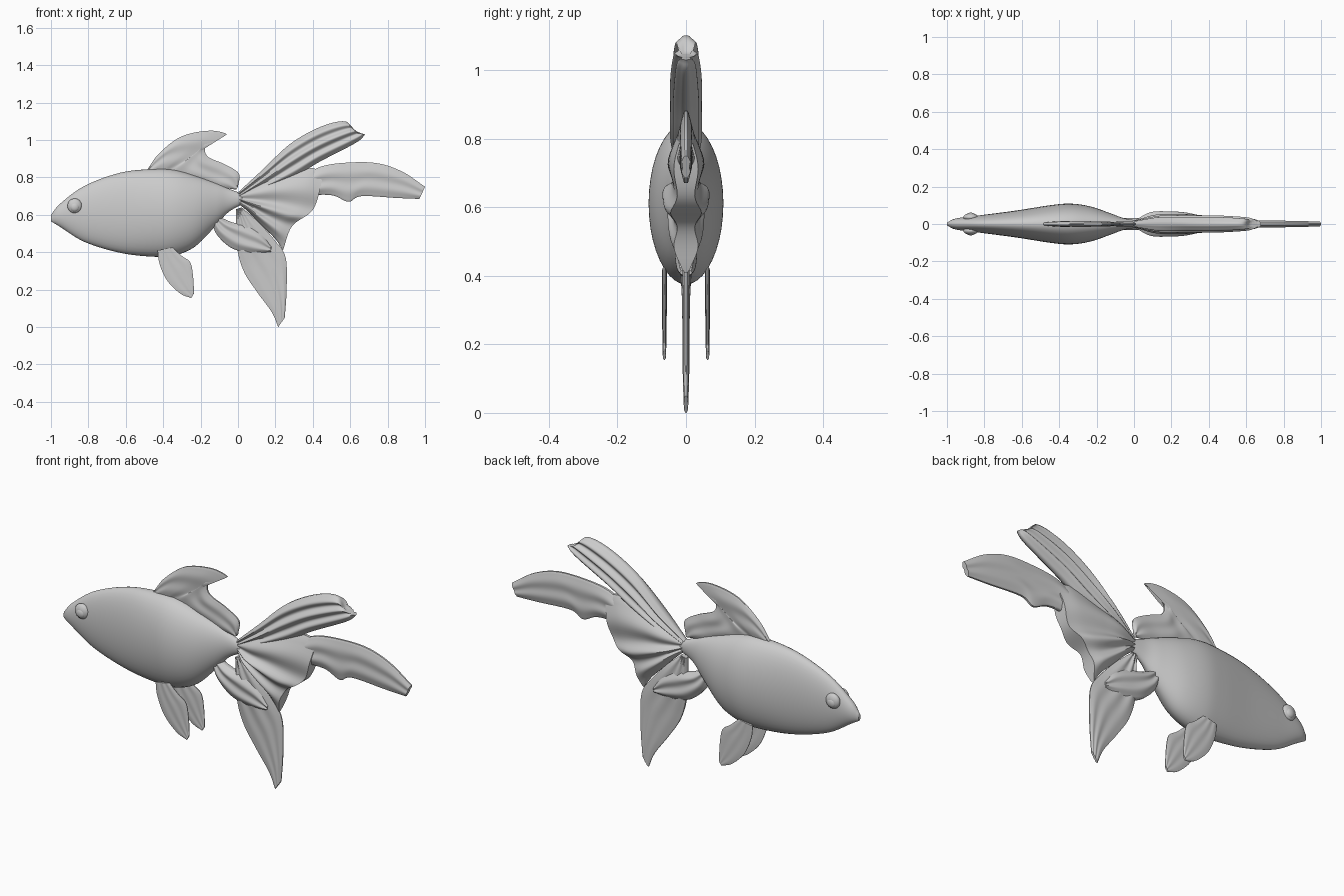
import bpy, bmesh, math

if "Cube" in bpy.data.objects:
    bpy.data.objects.remove(bpy.data.objects["Cube"])

def catmull(pts, t):
    """Point on a smooth curve through pts, t in 0..1 (one span per point pair)."""
    n = len(pts) - 1
    s = min(max(t, 0), 1) * n
    i = min(int(s), n - 1)
    f = s - i
    b, c = pts[i], pts[i + 1]
    a = pts[i - 1] if i > 0 else [2 * p - q for p, q in zip(b, c)]
    d = pts[i + 2] if i + 2 <= n else [2 * q - p for p, q in zip(b, c)]
    return [0.5 * (2 * q + (r - p) * f + (2 * p - 5 * q + 4 * r - w) * f * f
                   + (3 * q - p - 3 * r + w) * f ** 3) for p, q, r, w in zip(a, b, c, d)]

def finish(name, bm, angle=45):
    bmesh.ops.recalc_face_normals(bm, faces=bm.faces)
    me = bpy.data.meshes.new(name)
    bm.to_mesh(me)
    bm.free()
    ob = bpy.data.objects.new(name, me)
    bpy.context.collection.objects.link(ob)
    bpy.ops.object.select_all(action='DESELECT')
    ob.select_set(True)
    bpy.context.view_layer.objects.active = ob
    bpy.ops.object.shade_smooth_by_angle(angle=math.radians(angle))
    return ob

def fin(name, curves, thick, rays=3, ripple=0.3, edge=0.35, y=0.0, nu=40, nv=36):
    """Puffed, ribbed sheet lofted across matching (x, z) curves."""
    bm = bmesh.new()
    sides = {1: [], -1: []}
    for i in range(nu + 1):
        u = i / nu
        row = [catmull(c, u) for c in curves]
        t = catmull([(k,) for k in thick], u)[0]
        for s in sides:
            line = []
            for j in range(nv + 1):
                v = j / nv
                x, z = catmull(row, v)
                puff = edge + (1 - edge) * math.sqrt(max(0, math.sin(math.pi * v)))
                rib = 1 - ripple * (0.5 + 0.5 * math.cos(2 * math.pi * rays * v))
                line.append(bm.verts.new((x, y + s * t * puff * rib, z)))
            sides[s].append(line)
    F, B = sides[1], sides[-1]
    for g in (F, B):
        for i in range(nu):
            for j in range(nv):
                bm.faces.new((g[i][j], g[i + 1][j], g[i + 1][j + 1], g[i][j + 1]))
    for j in (0, nv):
        for i in range(nu):
            bm.faces.new((F[i][j], F[i + 1][j], B[i + 1][j], B[i][j]))
    for i in (0, nu):
        for j in range(nv):
            bm.faces.new((F[i][j], F[i][j + 1], B[i][j + 1], B[i][j]))
    return finish(name, bm)

# Body: x, top z, bottom z, half width
stations = [(-1.0, .60, .565, .008), (-.95, .66, .535, .03), (-.82, .755, .455, .047),
            (-.63, .825, .397, .072), (-.45, .845, .376, .10), (-.34, .84, .383, .109),
            (-.23, .81, .43, .093), (-.12, .77, .54, .055), (-.05, .74, .615, .03),
            (.03, .71, .66, .018)]
bm = bmesh.new()
rings = []
for i in range(61):
    x, top, bot, w = catmull(stations, i / 60)
    ring = []
    for k in range(40):
        a = 2 * math.pi * k / 40
        ring.append(bm.verts.new((x, w * math.cos(a),
                                  (top + bot) / 2 + (top - bot) / 2 * math.sin(a))))
    rings.append(ring)
for r, q in zip(rings, rings[1:]):
    for k in range(40):
        bm.faces.new((r[k], r[k - 1], q[k - 1], q[k]))
bm.faces.new(rings[0])
bm.faces.new(rings[-1])
finish("body", bm, 60)

# Eyes with raised pupils, and paired belly fins
for s, side in ((-1, "left"), (1, "right")):
    for part, r, yy, z, flat in (("eye", .039, .036, .648, .55), ("pupil", .025, .046, .642, .6)):
        bm = bmesh.new()
        bmesh.ops.create_uvsphere(bm, u_segments=24, v_segments=16, radius=r)
        bmesh.ops.scale(bm, vec=(1, flat, 1), verts=bm.verts)
        bmesh.ops.translate(bm, vec=(-.873, s * yy, z), verts=bm.verts)
        finish(f"{part}_{side}", bm)
    fin(f"belly_fin_{side}", [
        [(-.43, .41), (-.42, .34), (-.38, .25), (-.31, .18), (-.25, .155)],
        [(-.35, .425), (-.30, .38), (-.255, .345), (-.24, .27), (-.235, .18)]],
        [.007, .007, .007, .006, .005], y=s * .063, nu=24, nv=20)

# Back fin: outer edge and base line
fin("back_fin", [
    [(-.49, .835), (-.42, .93), (-.30, 1.02), (-.15, 1.05), (-.06, 1.03), (-.14, 1.01),
     (-.175, .96), (-.16, .91), (-.07, .87), (.005, .82), (0, .75)],
    [(-.48, .82), (-.46, .82), (-.44, .82), (-.42, .82), (-.40, .82), (-.35, .82),
     (-.30, .81), (-.24, .79), (-.15, .76), (-.08, .745), (-.01, .735)]],
    [.008, .012, .016, .016, .010, .014, .012, .016, .012, .015, .01], rays=2, nu=70)

# Tail lobes
fin("tail_upper", [
    [(0, .72), (.13, .84), (.28, .98), (.44, 1.07), (.57, 1.10), (.62, 1.05)],
    [(.01, .68), (.16, .74), (.30, .80), (.43, .88), (.63, .985), (.68, 1.03)]],
    [.018, .045, .046, .046, .036, .022], ripple=.45)
fin("tail_middle", [
    [(.10, .72), (.33, .80), (.45, .86), (.60, .88), (.75, .875), (.88, .83), (1.0, .75)],
    [(.05, .66), (.35, .70), (.50, .705), (.59, .67), (.66, .70), (.85, .69), (.97, .685)]],
    [.02, .03, .024, .02, .02, .018, .014], rays=2)
fin("tail_lower", [
    [(0, .71), (.12, .78), (.25, .82), (.38, .85), (.46, .83)],
    [(0, .69), (.10, .68), (.20, .67), (.32, .65), (.405, .635)],
    [(.01, .675), (.07, .645), (.15, .60), (.23, .56), (.29, .54)],
    [(0, .66), (.05, .62), (.13, .54), (.20, .47), (.24, .41)]],
    [.02, .062, .068, .062, .045], ripple=.4, edge=.2)

# Underside fins
fin("anal_fin_long", [
    [(-.01, .63), (-.005, .43), (.03, .30), (.10, .19), (.18, .08), (.215, 0)],
    [(.02, .64), (.11, .56), (.20, .46), (.255, .37), (.26, .20), (.25, .05)]],
    [.02, .022, .014, .011, .010, .007])
fin("anal_fin_short", [
    [(-.10, .59), (-.03, .56), (.06, .54), (.13, .50), (.18, .43)],
    [(-.14, .56), (-.11, .49), (-.03, .42), (.08, .395), (.175, .40)]],
    [.028, .036, .035, .03, .02], rays=2)
